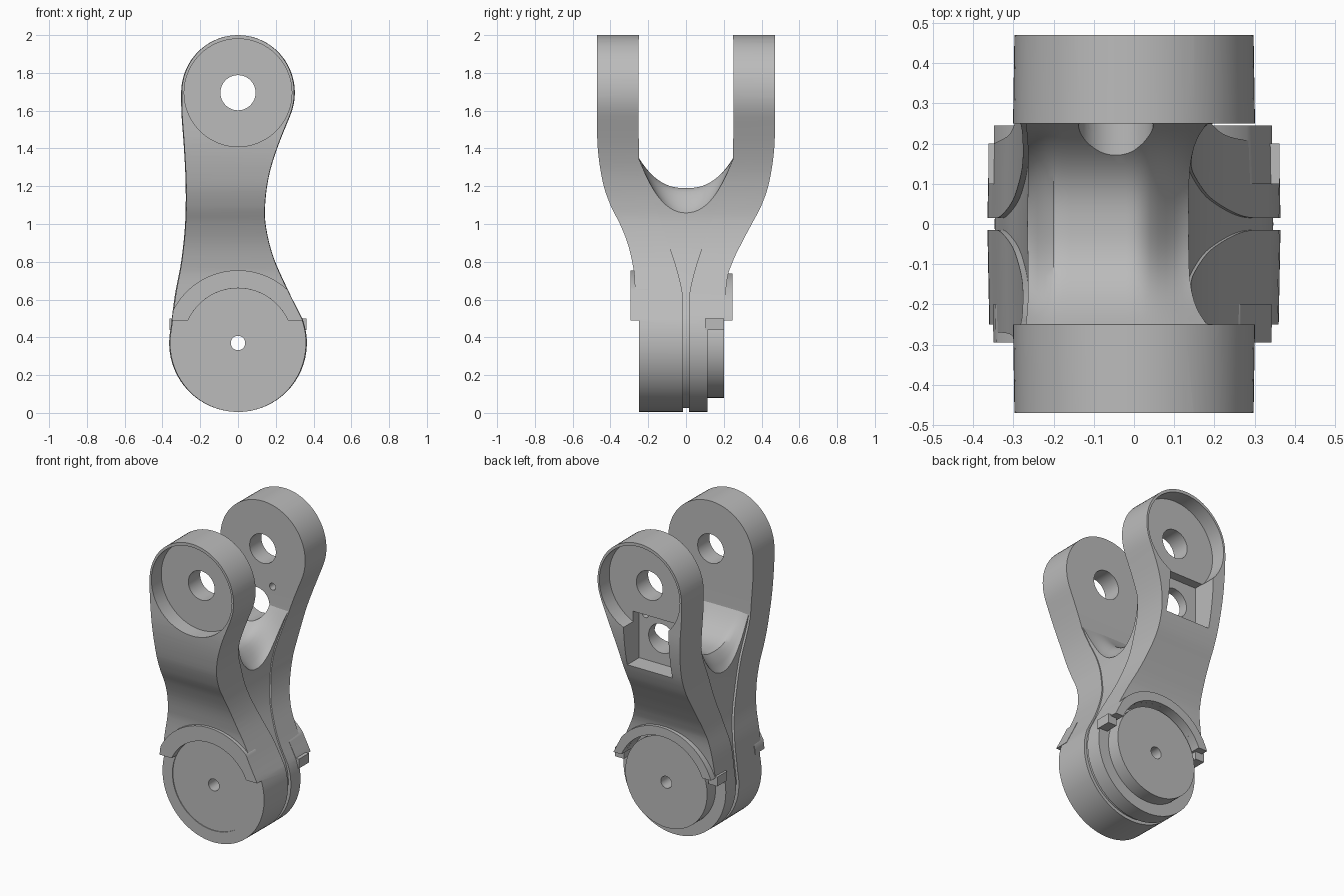
import bpy, bmesh, math
from mathutils import Vector

cube = bpy.data.objects.get("Cube")
if cube:
    bpy.data.objects.remove(cube, do_unlink=True)

grey = bpy.data.materials.new("plain_grey")
grey.use_nodes = True
grey.diffuse_color = (0.5, 0.5, 0.5, 1)
grey.node_tree.nodes["Principled BSDF"].inputs["Base Color"].default_value = (0.5, 0.5, 0.5, 1)

TOP, LOW = 1.695, 0.37          # heights of the two pivots
TOP_R, LOW_R = 0.305, 0.365
COLLAR_Z = 0.49


def spline(pts, n=6):
    """Smooth curve through the points."""
    p = [Vector(q) for q in pts]
    p = [p[0]] + p + [p[-1]]
    out = []
    for a, b, c, d in zip(p, p[1:], p[2:], p[3:]):
        for i in range(n):
            t = i / n
            out.append(0.5 * (2 * b + (c - a) * t + (2 * a - 5 * b + 4 * c - d) * t * t
                              + (3 * b - a - 3 * c + d) * t ** 3))
    return [tuple(v) for v in out] + [tuple(pts[-1])]


def arc(z, r, start, end, n=40):
    angles = [math.radians(start + (end - start) * i / n) for i in range(n + 1)]
    return [(r * math.cos(a), z + r * math.sin(a)) for a in angles]


def loft(name, rings):
    """Closed solid through rings of equal length."""
    bm = bmesh.new()
    loops = [[bm.verts.new(co) for co in ring] for ring in rings]
    for a, b in zip(loops, loops[1:]):
        for i in range(len(a)):
            j = (i + 1) % len(a)
            bm.faces.new((a[i], a[j], b[j], b[i]))
    bm.faces.new(loops[0])
    bm.faces.new(loops[-1])
    bmesh.ops.recalc_face_normals(bm, faces=bm.faces)
    mesh = bpy.data.meshes.new(name)
    bm.to_mesh(mesh)
    bm.free()
    mesh.materials.append(grey)
    ob = bpy.data.objects.new(name, mesh)
    bpy.context.collection.objects.link(ob)
    return ob


def plate(name, outline, y0, y1):
    """Outline in x and z, extruded along y."""
    return loft(name, [[(x, y, z) for x, z in outline] for y in (y0, y1)])


def rod(name, x, z, r, y0, y1, n=72):
    return plate(name, arc(z, r, 0, 360 - 360 / n, n - 1) if not x else
                 [(x + a, b) for a, b in arc(z, r, 0, 360 - 360 / n, n - 1)], y0, y1)


def block(name, x0, x1, y0, y1, z0, z1):
    return plate(name, [(x0, z0), (x1, z0), (x1, z1), (x0, z1)], y0, y1)


def boolean(ob, tool, mode="DIFFERENCE"):
    mod = ob.modifiers.new("cut", "BOOLEAN")
    mod.operation, mod.solver, mod.object = mode, "EXACT", tool
    bpy.context.view_layer.objects.active = ob
    bpy.ops.object.modifier_apply(modifier=mod.name)
    bpy.data.objects.remove(tool, do_unlink=True)


# Front outline of the whole link: two round ends joined by a waist
right = spline([(.33, .52), (.27, .64), (.19, .82), (.15, .98), (.145, 1.1),
                (.165, 1.25), (.21, 1.4), (.287, 1.59)])
left = spline([(-TOP_R, TOP), (-.303, 1.58), (-.29, 1.4), (-.28, 1.2), (-.282, 1.0),
               (-.302, .8), (-.335, .62), (-.359, .43)])
outline = (right[:-1] + arc(TOP, TOP_R, -20, 180)[:-1] + left[:-1]
           + arc(LOW, LOW_R, 170, 385)[:-1])


def silhouette(inset=1.0):
    return loft("silhouette", [[(x * k * inset, y, 1 + (z - 1) * (1 - (1 - inset) / 2.5))
                                for x, z in outline]
                               for y, k in ((-.48, .975), (0, 1), (.48, .975))])


def side_solid(name, profile, inset=1.0):
    """Profile in y and z, extruded along x and trimmed to the outline."""
    ob = loft(name, [[(x, y, z) for y, z in profile] for x in (-.5, .5)])
    boolean(ob, silhouette(inset), "INTERSECT")
    return ob


# Two arms that meet at the bottom and spread into a fork
inner = [(.015, -.1)] + spline([(.015, .5), (.02, .64), (.06, .8), (.11, .94), (.164, 1.1),
                                (.215, 1.22), (.243, 1.31), (.25, 1.42), (.25, 2.1)])
upper = [(.47, 2.1), (.47, 1.6), (.467, 1.4), (.44, 1.22), (.4, 1.1)]
front_outer = spline(upper + [(.35, 1.0), (.31, .9), (.285, .8), (.272, .7),
                              (.27, COLLAR_Z)]) + [(.25, COLLAR_Z), (.25, -.1)]
back_outer = spline(upper + [(.348, 1.0), (.295, .9), (.247, .8), (.217, .7),
                             (.2, COLLAR_Z)]) + [(.115, COLLAR_Z), (.115, -.1)]
front_arm = side_solid("front_arm", [(-y, z) for y, z in front_outer + inner])
back_arm = side_solid("back_arm", back_outer + inner)

# Recessed web between the arms, with a saddle-shaped top
half = [(.06, -.1), (.06, .7), (.17, .95), (.22, 1.1), (.265, 1.42)]
web = side_solid("web", half + [(-y, z) for y, z in reversed(half)], .95)


def ease(t):
    t = min(max(t, 0), 1)
    return t * t * (3 - 2 * t)


def saddle(x, y):
    drop = .14 * max(ease(x / .16), ease((-x - .19) / .1))
    return 1.19 + .16 * (abs(y) / .25) ** 2.5 - drop * max(0, 1 - (y / .25) ** 2)


stations = [-.5 + i / 50 for i in range(51)]
ys = [-.3 + i * .6 / 28 for i in range(29)]
boolean(web, loft("saddle_cutter", [[(x, y, saddle(x, y)) for y in ys]
                                    + [(x, .3, 1.9), (x, -.3, 1.9)] for x in stations]))

# Upper cups and pivot holes
for arm, s in ((front_arm, -1), (back_arm, 1)):
    boolean(arm, rod("cup_cutter", 0, TOP, .285, s * .37, s * .6))
    boolean(arm, rod("pivot_cutter", 0, TOP, .093, s * .1, s * .6))

# Back pocket with its cable hole and screw hole
boolean(back_arm, block("pocket_cutter", -.205, .115, .31, .6, 1.18, 1.5))
for part in (back_arm, web):
    boolean(part, rod("cable_cutter", -.045, 1.345, .093, .1, .6))
boolean(back_arm, rod("screw_cutter", .07, 1.47, .022, .1, .6, 24))

# Lower joint faces: shallow round seat in front, deep one behind
boolean(front_arm, rod("front_seat_cutter", 0, LOW, .29, -.6, -.245))
boolean(back_arm, rod("back_seat_cutter", 0, LOW, .31, .115, .3))
rotor = rod("back_rotor", 0, LOW, .29, .1, .2)
for part in (front_arm, back_arm, web, rotor):
    boolean(part, rod("axle_cutter", 0, LOW, .038, -.6, .6, 32))


# Raised half-round collars above the lower joint
def collar(name, r_in, r_out, y0, y1):
    a, b = (math.degrees(math.asin((COLLAR_Z - LOW) / r)) for r in (r_out, r_in))
    ring = arc(LOW, r_out, a, 180 - a) + arc(LOW, r_in, 180 - b, b)
    ob = plate(name, ring, y0, y1)
    boolean(ob, silhouette(1.01), "INTERSECT")
    return ob


parts = [front_arm, back_arm, web, rotor,
         collar("front_collar", .29, .385, -.295, -.2),
         collar("back_collar", .31, .368, .1, .245)]

# Stop tabs under the ends of the back collar
for side, s in (("left", 1), ("right", -1)):
    x0, x1 = sorted((s * .3, s * .362))
    parts.append(block(side + "_stop_tab", x0, x1, .1, .2, .44, .5))

for ob in parts:
    bpy.ops.object.select_all(action="DESELECT")
    ob.select_set(True)
    bpy.context.view_layer.objects.active = ob
    bpy.ops.object.shade_smooth_by_angle(angle=math.radians(30))
